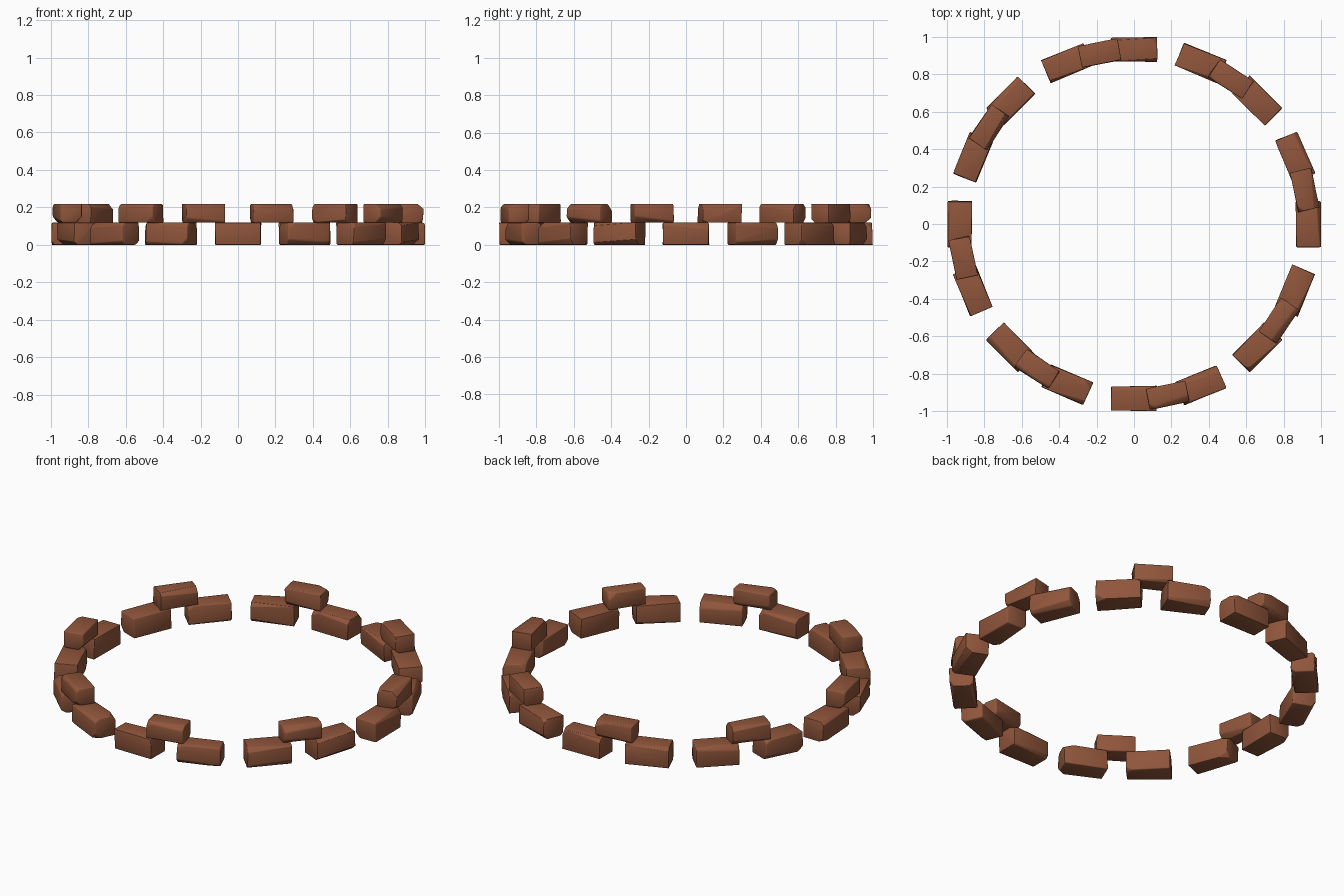
import bpy, bmesh, math, random
from mathutils import Vector, Matrix

if "Cube" in bpy.data.objects:
    bpy.data.objects.remove(bpy.data.objects["Cube"])

random.seed(7)

brick_mat = bpy.data.materials.new("brick brown")
brick_mat.diffuse_color = (0.28, 0.092, 0.044, 1)
brick_mat.use_nodes = True
brick_mat.node_tree.nodes["Principled BSDF"].inputs["Base Color"].default_value = brick_mat.diffuse_color


def worn_brick(name, size, radius, z, angle, chips):
    """Box with chipped corners and softened edges; x is radial, y is tangential."""
    bm = bmesh.new()
    bmesh.ops.create_cube(bm, size=1)
    half = Vector(size) / 2
    for v in bm.verts:
        v.co = Vector(v.co[i] * size[i] for i in range(3))
        # slightly uneven corners, pulled inwards only
        v.co -= Vector(math.copysign(random.uniform(0, 0.007), v.co[i])
                       if i < 2 else 0 for i in range(3))

    # chips: slice off random corners and long edges
    for _ in range(chips):
        sign = [random.choice((-1, 1)) for _ in range(3)]
        weight = Vector((1, random.choice((0.08, 0.7)), 1))
        normal = Vector(sign[i] * weight[i] * random.uniform(0.6, 1)
                        for i in range(3)).normalized()
        corner = Vector(sign[i] * half[i] for i in range(3))
        point = corner - normal * random.uniform(0.014, 0.026)
        cut = bmesh.ops.bisect_plane(bm, geom=bm.verts[:] + bm.edges[:] + bm.faces[:],
                                     plane_co=point, plane_no=normal, clear_outer=True)
        edges = [e for e in cut["geom_cut"] if isinstance(e, bmesh.types.BMEdge)]
        bmesh.ops.holes_fill(bm, edges=edges)

    # softened edges
    bmesh.ops.remove_doubles(bm, verts=bm.verts[:], dist=0.002)
    bmesh.ops.bevel(bm, geom=bm.edges[:], offset=0.007, segments=2, profile=0.5,
                    affect='EDGES', clamp_overlap=True)
    bmesh.ops.recalc_face_normals(bm, faces=bm.faces[:])
    for f in bm.faces:
        f.smooth = True
    bm.transform(Matrix.Rotation(angle, 4, 'Z') @ Matrix.Translation((radius, 0, z)))
    me = bpy.data.meshes.new(name)
    bm.to_mesh(me)
    bm.free()
    me.materials.append(brick_mat)
    ob = bpy.data.objects.new(name, me)
    bpy.context.collection.objects.link(ob)


# lower course: sixteen bricks in a ring
for i in range(16):
    worn_brick(f"lower_brick_{i + 1}", (0.137, 0.25, 0.118), 0.931, 0.061,
               math.radians(22.5 * i), 4)

# upper course: one brick bridging each pair
for i in range(8):
    worn_brick(f"upper_brick_{i + 1}", (0.122, 0.222, 0.10), 0.931, 0.17,
               math.radians(11.25 + 45 * i), 4)

# set the ring on the ground
low = min(v.co.z for o in bpy.data.objects for v in o.data.vertices)
for o in bpy.data.objects:
    o.data.transform(Matrix.Translation((0, 0, -low)))
